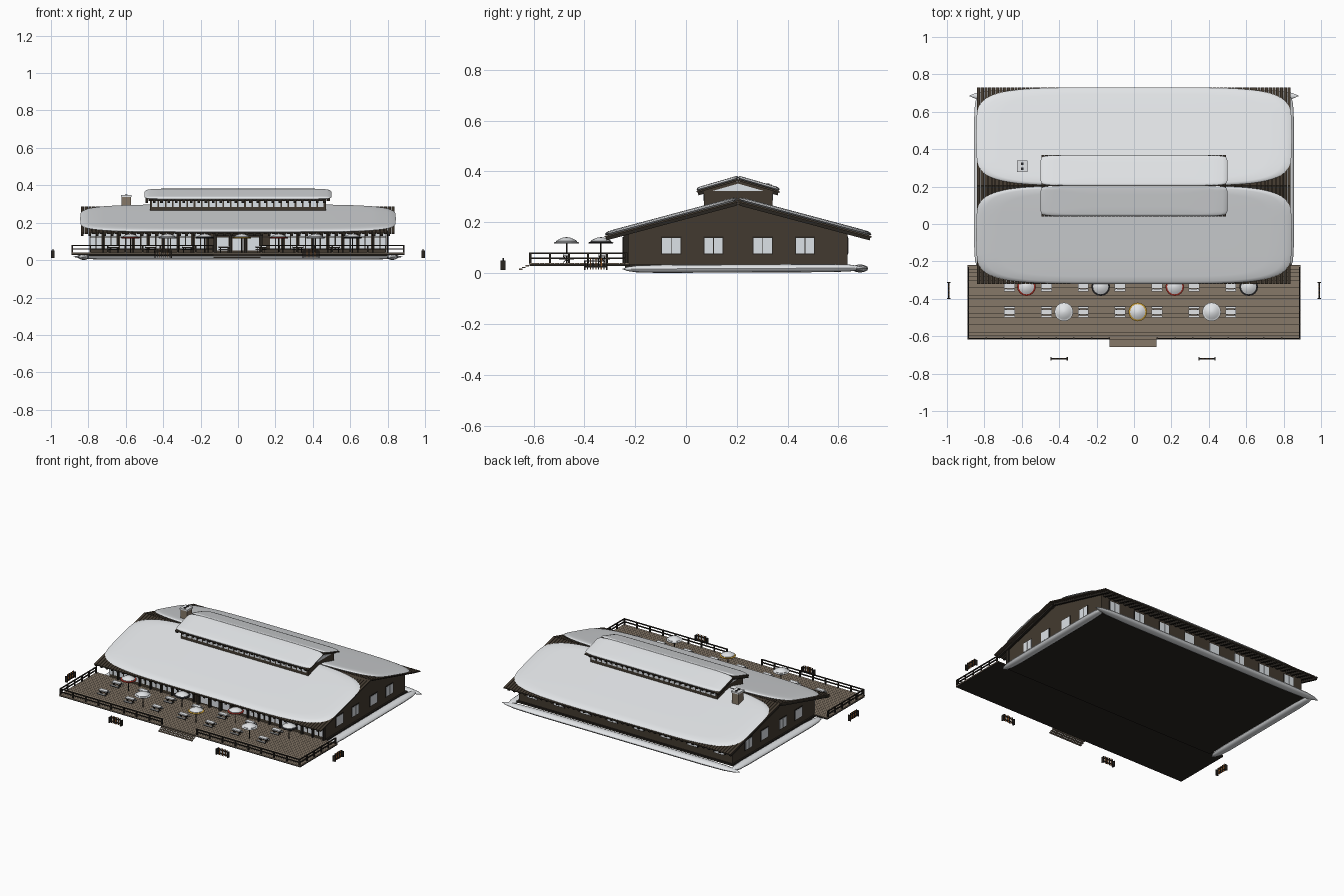
import bpy, bmesh, math
from mathutils import Matrix, Vector

if "Cube" in bpy.data.objects:
    bpy.data.objects.remove(bpy.data.objects["Cube"])

def material(name, rgb):
    m = bpy.data.materials.new(name)
    m.diffuse_color = (*rgb, 1)
    m.use_nodes = True
    m.node_tree.nodes["Principled BSDF"].inputs["Base Color"].default_value = m.diffuse_color
    return m

SNOW = material("snow", (0.80, 0.82, 0.84))
GLASS = material("window_glass", (0.72, 0.76, 0.80))
WALL = material("dark_timber", (0.055, 0.042, 0.029))
TRIM = material("black_brown_trim", (0.022, 0.018, 0.014))
DECK = material("deck_boards", (0.24, 0.19, 0.14))
RED = material("red_cloth", (0.35, 0.03, 0.02))
YELLOW = material("yellow_cloth", (0.55, 0.32, 0.04))
BLACK = material("black_cloth", (0.02, 0.02, 0.022))
ORANGE = material("orange_ski", (0.6, 0.2, 0.04))

def finish(name, bm, mat, smooth=False):
    bmesh.ops.recalc_face_normals(bm, faces=bm.faces)
    me = bpy.data.meshes.new(name)
    bm.to_mesh(me)
    bm.free()
    me.materials.append(mat)
    ob = bpy.data.objects.new(name, me)
    bpy.context.collection.objects.link(ob)
    if smooth:
        bpy.ops.object.select_all(action='DESELECT')
        ob.select_set(True)
        bpy.context.view_layer.objects.active = ob
        bpy.ops.object.shade_smooth_by_angle(angle=math.radians(50))
    return ob

def boxes(name, mat, items):
    """Each item: x0, x1, y0, y1, z0, z1, optional tilt about x."""
    bm = bmesh.new()
    for x0, x1, y0, y1, z0, z1, *tilt in items:
        m = Matrix.Translation(((x0 + x1) / 2, (y0 + y1) / 2, (z0 + z1) / 2))
        if tilt:
            m = m @ Matrix.Rotation(tilt[0], 4, 'X')
        bmesh.ops.create_cube(bm, size=1, matrix=m @ Matrix.Diagonal((x1 - x0, y1 - y0, z1 - z0, 1)))
    return finish(name, bm, mat)

def prism(name, mat, x0, x1, profile):
    bm = bmesh.new()
    f = bm.faces.new([bm.verts.new((x0, y, z)) for y, z in profile])
    r = bmesh.ops.extrude_face_region(bm, geom=[f])
    bmesh.ops.translate(bm, vec=(x1 - x0, 0, 0), verts=[v for v in r['geom'] if isinstance(v, bmesh.types.BMVert)])
    return finish(name, bm, mat)

def loft(name, mat, rings, smooth=True):
    """Closed skin through equal-length rings of points."""
    bm = bmesh.new()
    vs = [[bm.verts.new(p) for p in r] for r in rings]
    n = len(vs[0])
    for a, b in zip(vs, vs[1:]):
        for i in range(n):
            bm.faces.new((a[i], a[(i + 1) % n], b[(i + 1) % n], b[i]))
    bm.faces.new(vs[0])
    bm.faces.new(vs[-1])
    return finish(name, bm, mat, smooth)

RY = 0.205  # ridge line

def roof(prefix, hx, run, apex, slope, power, depth, count):
    """Board roof with rafters and a rounded snow blanket on each slope."""
    a = math.atan(slope)
    length = run / math.cos(a)
    boards, rafters = [], []
    for s in (-1, 1):
        cy, cz = RY + s * run / 2, apex - slope * run / 2
        w = 2 * hx / count
        for i in range(count):
            x = -hx + i * w
            boards.append((x, x + w * 0.88, cy - length / 2, cy + length / 2, cz - 0.009, cz - 0.002, -s * a))
            if i % 2 == 0:
                rafters.append((x, x + w * 0.7, cy - length / 2 + .006, cy + length / 2 - .006,
                                cz - 0.021, cz - 0.009, -s * a))
        rings = []
        for r, h in ((0.5, 0), (0.96, 0), (1, 0.35), (0.985, 0.7), (0.95, 0.93), (0.85, 1), (0.4, 1)):
            ring = []
            for k in range(64):
                t = 2 * math.pi * k / 64
                c, d = math.cos(t), math.sin(t)
                u = math.copysign(abs(c) ** (2 / power), c) * r
                v = math.copysign(abs(d) ** (2 / power), d) * r
                ring.append((u * (hx + 0.004), cy + s * v * run / 2,
                             cz - slope * v * run / 2 - 0.002 + h * depth))
            rings.append(ring)
        loft(prefix + ("_snow_front" if s < 0 else "_snow_back"), SNOW, rings)
    boxes(prefix + "_boards", WALL, boards)
    boxes(prefix + "_rafters", TRIM, rafters)

# Main hall
prism("hall_walls", WALL, -0.79, 0.79,
      [(-0.23, 0.03), (0.635, 0.03), (0.635, 0.16), (RY, 0.272), (-0.23, 0.16)])
boxes("hall_floor", TRIM, [(-0.8, 0.8, -0.24, 0.645, 0.022, 0.034)])
roof("main_roof", 0.84, 0.525, 0.288, 0.267, 5, 0.016, 84)

# Raised clerestory with gable glass
prism("clerestory_walls", WALL, -0.47, 0.47,
      [(0.07, 0.23), (0.34, 0.23), (0.34, 0.323), (RY, 0.362), (0.07, 0.323)])
roof("clerestory_roof", 0.495, 0.163, 0.372, 0.29, 12, 0.014, 50)
for s in (-1, 1):
    prism("clerestory_gable_glass", GLASS, s * 0.47, s * 0.474,
          [(0.10, 0.322), (0.31, 0.322), (RY, 0.352)])
boxes("clerestory_windows", GLASS,
      [(x, x + 0.03, y - 0.003, y + 0.003, 0.285, 0.315)
       for x in [-0.46 + i * 0.0386 for i in range(24)] for y in (0.07, 0.34)])

# Windows: frame plate, two panes
frames, panes = [], []
for c in (-0.058, 0.108, 0.302, 0.468):
    for s in (-1, 1):
        x = s * 0.79
        frames.append((x - 0.003, x + 0.003, c - 0.04, c + 0.04, 0.072, 0.143))
        for d in (-0.0185, 0.0185):
            panes.append((x - 0.005, x + 0.005, c + d - 0.0172, c + d + 0.0172, 0.077, 0.138))
for i in range(8):
    c = -0.69 + i * 0.197
    frames.append((c - 0.04, c + 0.04, 0.632, 0.638, 0.072, 0.143))
    for d in (-0.0185, 0.0185):
        panes.append((c + d - 0.0172, c + d + 0.0172, 0.63, 0.64, 0.077, 0.138))
for i in range(20):
    c = -0.76 + i * 0.08
    if abs(c) > 0.12:
        panes.append((c - 0.03, c + 0.03, -0.235, -0.225, 0.06, 0.145))
        frames.append((c + 0.036, c + 0.044, -0.246, -0.226, 0.035, 0.158))
        frames.append((c - 0.003, c + 0.003, -0.238, -0.226, 0.06, 0.145))
frames.append((-0.79, 0.79, -0.238, -0.226, 0.122, 0.127))
boxes("window_frames", TRIM, frames)
boxes("window_panes", GLASS, panes)

# Entrance
boxes("entrance_porch", TRIM, [(-0.13, 0.13, -0.25, -0.23, 0.13, 0.142)] +
      [(x - 0.008, x + 0.008, -0.25, -0.23, 0.04, 0.14) for x in (-0.122, -0.04, 0.04, 0.122)])
boxes("entrance_doors", GLASS, [(c - 0.03, c + 0.03, -0.236, -0.228, 0.05, 0.125) for c in (-0.082, 0, 0.082)])

# Chimney
boxes("chimney", DECK, [(-0.622, -0.573, 0.282, 0.335, 0.24, 0.338)])
boxes("chimney_cap", SNOW, [(-0.626, -0.569, 0.278, 0.339, 0.338, 0.348)])
boxes("chimney_flues", BLACK, [(-0.604, -0.591, y - 0.007, y + 0.007, 0.34, 0.352) for y in (0.295, 0.322)])

# Deck, steps
boxes("deck_base", TRIM, [(-0.89, 0.89, -0.615, -0.22, 0.028, 0.035)])
boxes("deck_planks", DECK, [(-0.89, 0.89, -0.617 + i * 0.0198, -0.599 + i * 0.0198, 0.035, 0.04) for i in range(20)])
boxes("deck_steps", DECK, [(-0.13, 0.12, -0.632 - i * 0.013, -0.618 - i * 0.013, 0.026 - i * 0.007, 0.031 - i * 0.007)
                           for i in range(3)])

# Railing
rail = []
for z in (0.056, 0.075):
    for x0, x1 in ((-0.888, -0.13), (0.12, 0.888)):
        rail.append((x0, x1, -0.616, -0.609, z, z + 0.006))
    for s in (-1, 1):
        rail.append((s * 0.885 - 0.0035, s * 0.885 + 0.0035, -0.616, -0.23, z, z + 0.006))
for i in range(9):
    for x in (-0.885 + i * 0.094, 0.885 - i * 0.095):
        rail.append((x - 0.004, x + 0.004, -0.617, -0.608, 0.036, 0.08))
for i in range(5):
    for s in (-1, 1):
        y = -0.235 - i * 0.075
        rail.append((s * 0.885 - 0.004, s * 0.885 + 0.004, y - 0.004, y + 0.004, 0.036, 0.08))
boxes("deck_railing", TRIM, rail)

# Picnic tables with snowy tops and benches
wood, snow = [], []
for y in (-0.47, -0.33):
    for i in range(7):
        x = -0.665 + i * 0.197
        wood.append((x - 0.029, x + 0.029, y - 0.014, y + 0.014, 0.066, 0.070))
        snow.append((x - 0.029, x + 0.029, y - 0.014, y + 0.014, 0.070, 0.075))
        for s in (-1, 1):
            wood.append((x - 0.029, x + 0.029, y + s * 0.024 - 0.006, y + s * 0.024 + 0.006, 0.053, 0.056))
            snow.append((x - 0.029, x + 0.029, y + s * 0.024 - 0.006, y + s * 0.024 + 0.006, 0.056, 0.059))
            for d in (-0.02, 0.02):
                wood.append((x + d - 0.002, x + d + 0.002, y - 0.018, y + 0.018, 0.052, 0.055, s * 0.75))
                wood.append((x + d - 0.002, x + d + 0.002, y - 0.026, y + 0.026, 0.0535, 0.0565))
boxes("picnic_tables", TRIM, wood)
boxes("table_snow", SNOW, snow)

# Umbrellas: pole, coloured canopy, snow cap
def disc(x, y, profile):
    return [[(x + r * math.cos(t * math.pi / 8), y + r * math.sin(t * math.pi / 8), z) for t in range(16)]
            for r, z in profile]

for x, y, m in ((-0.375, -0.47, SNOW), (0.02, -0.47, YELLOW), (0.415, -0.47, SNOW), (-0.575, -0.335, RED),
                (-0.178, -0.335, BLACK), (0.218, -0.335, RED), (0.613, -0.335, BLACK)):
    loft("umbrella_pole", TRIM, disc(x, y, ((0.003, 0.04), (0.003, 0.13))))
    loft("umbrella_canopy", m, disc(x, y, ((0.004, 0.126), (0.048, 0.116), (0.05, 0.12), (0.004, 0.136))), False)
    loft("umbrella_snow", SNOW, disc(x, y, ((0.04, 0.121), (0.041, 0.126), (0.03, 0.133), (0.015, 0.139), (0.003, 0.141))))

# Ski racks: two rails and upright skis
def rack(cx, cy, along_x):
    def bar(c, h, w, z0, z1):
        return (cx + c - h, cx + c + h, cy - w, cy + w, z0, z1) if along_x else \
               (cx - w, cx + w, cy + c - h, cy + c + h, z0, z1)
    boxes("ski_rack", TRIM, [bar(0, 0.045, 0.004, z, z + 0.005) for z in (0.022, 0.045)] +
          [bar(c, 0.003, 0.01, 0.012, 0.05) for c in (-0.043, 0.043)])
    for m, start in ((BLACK, 0), (ORANGE, 1)):
        boxes("skis", m, [bar(-0.032 + i * 0.0107, 0.002, 0.003, 0.013, 0.06) for i in range(start, 7, 2)])

rack(-0.4, -0.72, True)
rack(0.39, -0.72, True)
rack(-0.99, -0.355, False)
rack(0.99, -0.355, False)

# Snow banks around the base, tapering at the ends
def bank(name, start, end, width):
    a, b = Vector(start), Vector(end)
    side = (b - a).normalized().cross(Vector((0, 0, 1)))
    rings = []
    for t, k in ((0, 0.05), (0.02, 0.5), (0.06, 0.85), (0.15, 1), (0.5, 1), (0.85, 1), (0.94, 0.85), (0.98, 0.5), (1, 0.05)):
        c = a.lerp(b, t)
        rings.append([c + side * (width * k * math.cos(j * math.pi / 6)) +
                      Vector((0, 0, 0.016 * k * math.sin(j * math.pi / 6))) for j in range(12)])
    loft(name, SNOW, rings)

for s in (-1, 1):
    bank("side_snow_bank", (s * 0.825, -0.25, 0.016), (s * 0.825, 0.7, 0.02), 0.03)
bank("back_snow_bank", (-0.88, 0.685, 0.018), (0.88, 0.685, 0.018), 0.032)
